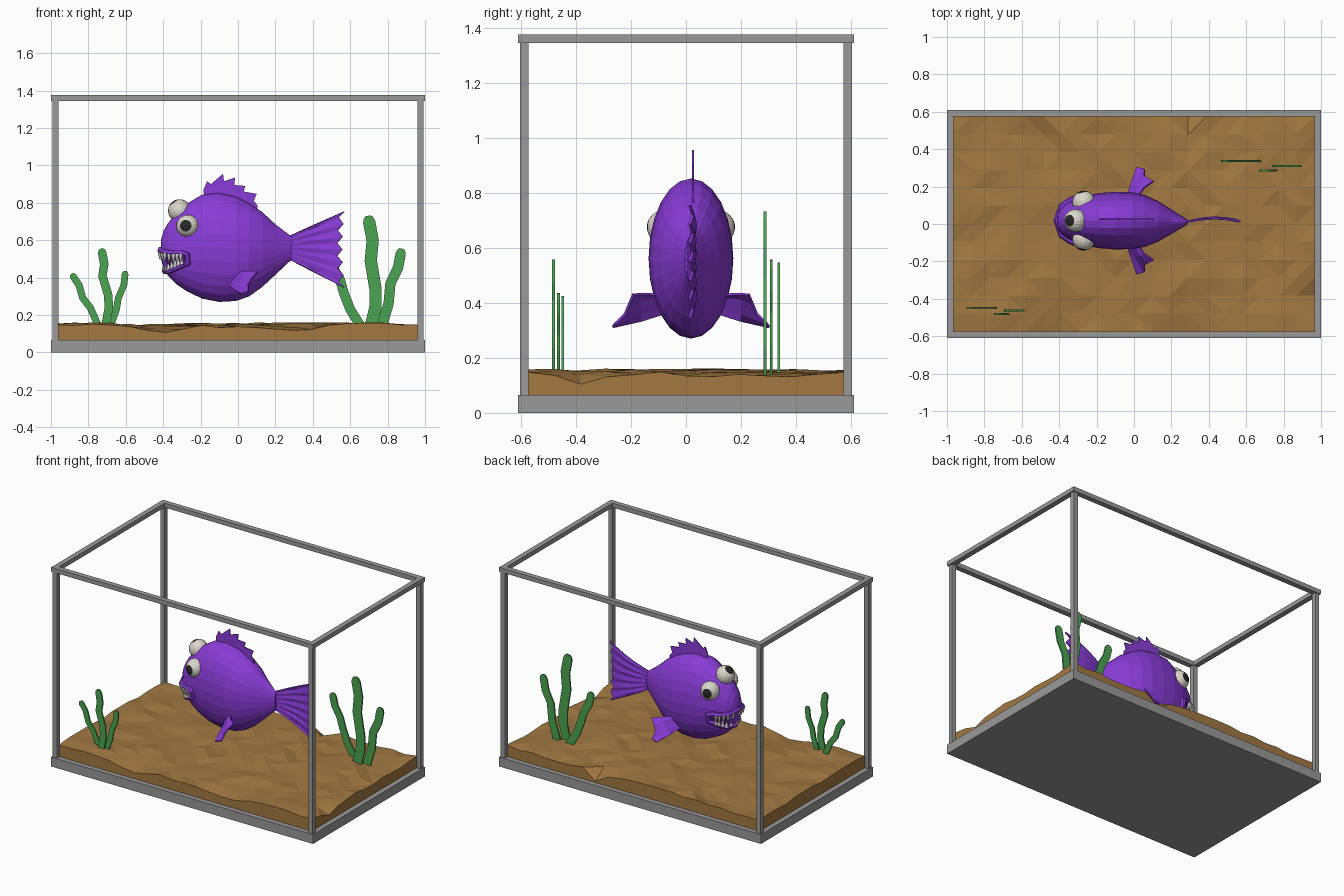
import bpy, bmesh, math, random
from mathutils import Vector, Matrix

if "Cube" in bpy.data.objects:
    bpy.data.objects.remove(bpy.data.objects["Cube"])

random.seed(4)


def material(name, r, g, b):
    m = bpy.data.materials.new(name)
    m.diffuse_color = (r, g, b, 1)
    m.use_nodes = True
    m.node_tree.nodes["Principled BSDF"].inputs["Base Color"].default_value = m.diffuse_color
    return m


GREY = material("frame grey", .32, .32, .32)
SAND = material("sand brown", .36, .19, .055)
GREEN = material("plant green", .07, .37, .085)
PURPLE = material("fish purple", .25, .045, .68)
DARK = material("mouth dark purple", .07, .012, .2)
CREAM = material("eye cream", .70, .68, .60)
BLACK = material("pupil black", .02, .02, .02)
WHITE = material("tooth white", .9, .9, .88)


def finish(name, bm, *mats):
    bmesh.ops.recalc_face_normals(bm, faces=bm.faces[:])
    me = bpy.data.meshes.new(name)
    bm.to_mesh(me)
    bm.free()
    for m in mats:
        me.materials.append(m)
    ob = bpy.data.objects.new(name, me)
    bpy.context.collection.objects.link(ob)
    return ob


def box(name, lo, hi, mat):
    bm = bmesh.new()
    lo, hi = Vector(lo), Vector(hi)
    bmesh.ops.create_cube(bm, size=1, matrix=Matrix.Translation((lo + hi) / 2) @ Matrix.Diagonal((*(hi - lo), 1)))
    return finish(name, bm, mat)


def sheet(name, rows, mat, thick=0, loop=False, caps=False):
    """Skin equal-length rows of points; optional thickness, closed rings and end caps."""
    bm = bmesh.new()
    vs = [[bm.verts.new(p) for p in r] for r in rows]
    n = len(rows[0])
    for a, b in zip(vs, vs[1:]):
        for i in range(n if loop else n - 1):
            j = (i + 1) % n
            bm.faces.new((a[i], a[j], b[j], b[i]))
    if caps:
        bm.faces.new(vs[0])
        bm.faces.new(vs[-1])
    ob = finish(name, bm, mat)
    if thick:
        s = ob.modifiers.new("thickness", "SOLIDIFY")
        s.thickness, s.offset = thick, 0
    return ob


# Tank base, corner posts and top rails
box("tank_base", (-1, -.61, 0), (1, .61, .065), GREY)
for sx in (-1, 1):
    for sy in (-1, 1):
        cx, cy = sx * .976, sy * .588
        box("corner_post", (cx - .016, cy - .016, .065), (cx + .016, cy + .016, 1.347), GREY)
    box("top_rail_side", (sx * .982 - .018, -.61, 1.345), (sx * .982 + .018, .61, 1.375), GREY)
for sy in (-1, 1):
    box("top_rail_long", (-.964, sy * .592 - .018, 1.345), (.964, sy * .592 + .018, 1.375), GREY)

# Sand bed with uneven top
dips = [(-.4, -.575, .05, .2), (.965, -.37, .045, .15), (.27, .575, .085, .11), (.35, -.575, .02, .25),
        (-.5, .45, .03, .12)]
bm = bmesh.new()
bmesh.ops.create_grid(bm, x_segments=20, y_segments=12, size=1)
for v in bm.verts:
    x, y = v.co.x * .965, v.co.y * .575
    z = .145 + .008 * math.sin(4 * x + 3 * y) + random.uniform(-.009, .009)
    for dx, dy, depth, rad in dips:
        z -= depth * max(0, 1 - math.hypot(x - dx, y - dy) / rad)
    v.co = (x, y, max(z, .066))
rim = [e for e in bm.edges if e.is_boundary]
skirt = bmesh.ops.extrude_edge_only(bm, edges=rim)["geom"]
for v in skirt:
    if isinstance(v, bmesh.types.BMVert):
        v.co.z = .06
bmesh.ops.holes_fill(bm, edges=[e for e in bm.edges if e.is_boundary], sides=0)
bmesh.ops.triangulate(bm, faces=bm.faces[:])
finish("sand_bed", bm, SAND)


# Water plants: flat wavy ribbons given as a path, a width and a depth
def plant(path, width, y):
    pts = [Vector((x, 0, z)) for x, z in path]
    rows = []
    for i, p in enumerate(pts):
        d = (pts[min(i + 1, len(pts) - 1)] - pts[max(i - 1, 0)]).normalized()
        side = Vector((d.z, 0, -d.x)) * width / 2
        ends = [(0, 1)] if i < len(pts) - 1 else [(-.5, 1), (-.15, .75), (0, .4)]
        for back, k in ends:
            c = p + d * width * back + Vector((0, y, 0))
            rows.append([c - side * k, c + side * k])
    sheet("water_plant", rows, GREEN, .01)


plant([(.70, .1), (.715, .16), (.735, .24), (.735, .34), (.71, .49), (.72, .6), (.695, .73)], .066, .287)
plant([(.76, .1), (.775, .16), (.805, .26), (.815, .37), (.855, .45), (.875, .555)], .055, .31)
plant([(.67, .1), (.65, .15), (.60, .23), (.565, .32), (.545, .39), (.505, .46), (.485, .545)], .052, .337)
plant([(-.71, .1), (-.705, .16), (-.69, .24), (-.695, .31), (-.725, .41), (-.715, .47), (-.73, .555)], .046, -.482)
plant([(-.74, .1), (-.755, .16), (-.79, .24), (-.83, .29), (-.85, .36), (-.89, .42)], .038, -.448)
plant([(-.69, .1), (-.675, .16), (-.65, .23), (-.64, .29), (-.61, .36), (-.602, .435)], .036, -.463)

# Fish body: elliptical rings (x, top, bottom, half width)
CY = .018
rings = [(-.412, .60, .50, .03), (-.40, .645, .455, .055), (-.375, .69, .41, .083), (-.33, .745, .365, .108),
         (-.27, .797, .325, .13), (-.19, .845, .287, .147), (-.1, .852, .27, .154), (-.01, .832, .275, .152),
         (.06, .797, .30, .138), (.13, .75, .35, .108), (.2, .685, .415, .065), (.285, .62, .495, .014)]
body = []
for x, t, b, w in rings:
    cy = CY - max(0, x) * .03
    body.append([(x, cy + w * math.sin(a), (t + b) / 2 + (t - b) / 2 * math.cos(a))
                 for a in [2 * math.pi * i / 24 for i in range(24)]])
sheet("fish_body", body, PURPLE, loop=True, caps=True)


def skin_y(x, z):
    """Half width of the body at a given x and z."""
    x = max(x, rings[0][0])
    for p, q in zip(rings, rings[1:]):
        if x <= q[0]:
            k = (x - p[0]) / (q[0] - p[0])
            t, b, w = [p[i] + k * (q[i] - p[i]) for i in (1, 2, 3)]
            return w * math.sqrt(max(0, 1 - ((2 * z - t - b) / (t - b)) ** 2))


# Mouth: upper and lower lines from the middle to the corner, then mirrored
upper = [(-.408, .548), (-.385, .535), (-.34, .528), (-.30, .53), (-.268, .522)]
lower = [(-.385, .435), (-.365, .437), (-.33, .452), (-.295, .468), (-.268, .474)]


def mirrored(line, out):
    half = [Vector((x - (out if i == 0 else out * .4), 0 if i == 0 else skin_y(x, z) + out, z))
            for i, (x, z) in enumerate(line)]
    full = [Vector((p.x, -p.y, p.z)) for p in half[:0:-1]] + half
    return [p + Vector((0, CY, 0)) for p in full]


up, low = mirrored(upper, .006), mirrored(lower, .006)
mid = [(a + b) / 2 for a, b in zip(up, low)]
sheet("mouth_inside", [up, mid, low], DARK, .006)

lip_path = up + low[::-1]
lip_rows = []
for i, p in enumerate(lip_path):
    d = (lip_path[(i + 1) % len(lip_path)] - lip_path[i - 1]).normalized()
    out = Vector((p.x + .2, p.y - CY, 0)).normalized()
    u = (out - d * out.dot(d)).normalized()
    v = d.cross(u)
    lip_rows.append([p + .017 * (u * math.cos(a) + v * math.sin(a))
                     for a in [2 * math.pi * k / 6 for k in range(6)]])
sheet("fish_lips", lip_rows + lip_rows[:1], PURPLE, loop=True)

# Teeth: small cones along both lips
bm = bmesh.new()
for line, sgn in ((up, -1), (low, 1)):
    for i in range(1, 7):
        for k in (0, .5):
            p = line[i].lerp(line[i + 1], k)
            p = p + Vector((-.004, .006 * (1 if p.y > CY else -1), sgn * .027))
            r = (.014, .002) if sgn > 0 else (.002, .014)
            bmesh.ops.create_cone(bm, cap_ends=True, segments=5, radius1=r[0], radius2=r[1],
                                  depth=.05, matrix=Matrix.Translation(p))
finish("fish_teeth", bm, WHITE)

# Three eyes, with the pupil on the faces round the pole
for loc, look in (((-.268, CY - .098, .675), (-.22, -1, .05)), ((-.268, CY + .098, .675), (-.22, 1, .05)),
                  ((-.312, CY, .757), (-.6, 0, .8))):
    bm = bmesh.new()
    bmesh.ops.create_uvsphere(bm, u_segments=16, v_segments=12, radius=.062)
    for f in bm.faces:
        f.material_index = 1 if f.calc_center_median().normalized().z > math.cos(math.radians(30)) else 0
    turn = Vector((0, 0, 1)).rotation_difference(Vector(look)).to_matrix().to_4x4()
    bm.transform(Matrix.Translation(loc) @ turn)
    finish("fish_eye", bm, CREAM, BLACK)

# Dorsal fin with saw-tooth top
crest = [(-.185, .87), (-.165, .915), (-.145, .90), (-.08, .955), (-.075, .915), (-.015, .935), (-.02, .895),
         (.04, .89), (.03, .86), (.10, .848), (.085, .81), (.105, .785)]
foot = [(-.18 + .285 * i / 11, CY + .007, .82 - .08 * (i / 11) ** 2) for i in range(12)]
sheet("dorsal_fin", [foot, [(x, CY + .007, z) for x, z in crest]], PURPLE, .007)

# Tail: rippled fan with a notched end
rows = []
for u in (0, .2, .4, .6, .8, 1):
    row = []
    for i in range(13):
        s = i / 12
        end = .57 - (.028 if i % 2 else 0) - .012 * math.sin(math.pi * s)
        z0, z1 = .50 + .12 * s, .345 + .41 * s
        y = .008 + .024 * math.sin(math.pi * u * .85) + (.005 if i % 2 else -.005) * u
        row.append((.27 + (end - .27) * u, y, z0 + (z1 - z0) * u))
    rows.append(row)
sheet("tail_fin", rows, PURPLE, .01)

# Pectoral fins on both sides
root = [(-.045, .10, .36), (-.03, .115, .38), (-.015, .12, .40), (0, .125, .42), (.02, .125, .43)]
middle = [(-.02, .18, .335), (0, .185, .36), (.02, .185, .39), (.035, .185, .415), (.055, .175, .433)]
tips = [(.015, .285, .312), (.055, .275, .325), (.055, .24, .36), (.075, .225, .395), (.105, .21, .43)]
for s in (-1, 1):
    sheet("pectoral_fin", [[(x, CY + s * y, z) for x, y, z in r] for r in (root, middle, tips)], PURPLE, .01)
